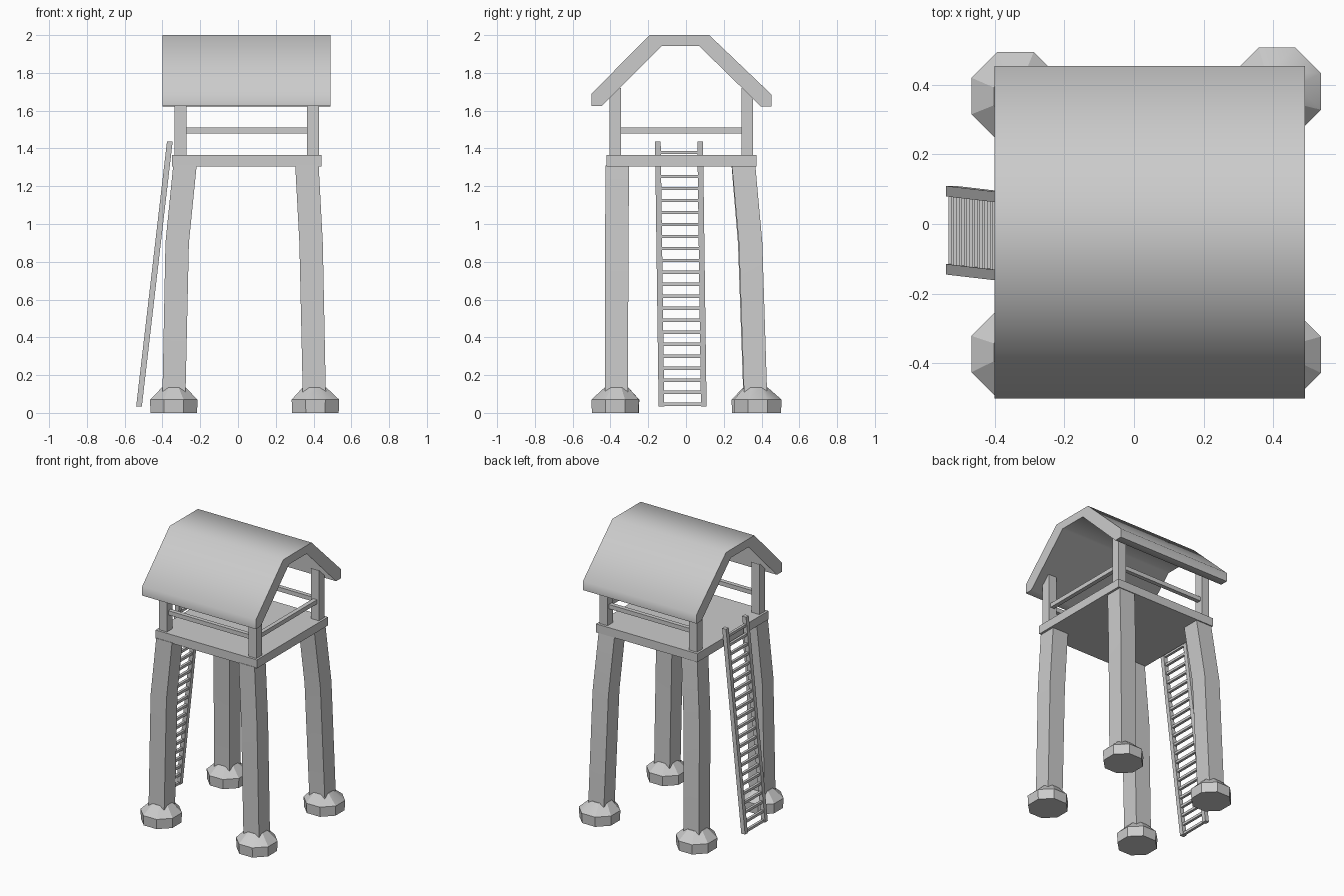
import bpy, math
from mathutils import Vector

if "Cube" in bpy.data.objects:
    bpy.data.objects.remove(bpy.data.objects["Cube"])


def mesh_object(name, verts, faces, smooth=None):
    me = bpy.data.meshes.new(name)
    me.from_pydata([tuple(v) for v in verts], [], faces)
    me.update()
    ob = bpy.data.objects.new(name, me)
    bpy.context.collection.objects.link(ob)
    if smooth:
        bpy.ops.object.select_all(action='DESELECT')
        ob.select_set(True)
        bpy.context.view_layer.objects.active = ob
        bpy.ops.object.shade_smooth_by_angle(angle=math.radians(smooth))
    return ob


def loft(name, rings, smooth=None):
    """Skin a stack of equal-length rings (counter-clockwise from above) and cap the ends."""
    n = len(rings[0])
    faces = [tuple(reversed(range(n)))]
    for r in range(len(rings) - 1):
        for i in range(n):
            j = (i + 1) % n
            faces.append((r * n + i, r * n + j, (r + 1) * n + j, (r + 1) * n + i))
    faces.append(tuple(range((len(rings) - 1) * n, len(rings) * n)))
    return mesh_object(name, [v for ring in rings for v in ring], faces, smooth)


def rect(cx, cy, z, hx, hy):
    return [(cx - hx, cy - hy, z), (cx + hx, cy - hy, z),
            (cx + hx, cy + hy, z), (cx - hx, cy + hy, z)]


def octagon(cx, cy, z, apothem):
    r = apothem / math.cos(math.pi / 8)
    return [(cx + r * math.cos(math.pi / 8 + k * math.pi / 4),
             cy + r * math.sin(math.pi / 8 + k * math.pi / 4), z) for k in range(8)]


def box(name, x0, x1, y0, y1, z0, z1):
    cx, cy, hx, hy = (x0 + x1) / 2, (y0 + y1) / 2, (x1 - x0) / 2, (y1 - y0) / 2
    return loft(name, [rect(cx, cy, z0, hx, hy), rect(cx, cy, z1, hx, hy)])


# Splayed legs with octagonal footings: foot centre, then leg centres low, middle, top
legs = {
    "front_left": ((-0.34, -0.373), (-0.34, -0.368), (-0.322, -0.367), (-0.281, -0.363)),
    "front_right": ((0.41, -0.375), (0.405, -0.368), (0.387, -0.367), (0.365, -0.363)),
    "back_left": ((-0.34, 0.367), (-0.34, 0.366), (-0.322, 0.337), (-0.281, 0.303)),
    "back_right": ((0.41, 0.38), (0.405, 0.37), (0.387, 0.342), (0.365, 0.305)),
}
for name, (foot, low, mid, top) in legs.items():
    loft(name + "_leg", [rect(*low, 0.05, 0.061, 0.061), rect(*mid, 0.9, 0.062, 0.062),
                         rect(*top, 1.31, 0.062, 0.062)], 30)
    loft(name + "_footing", [octagon(*foot, 0.0, 0.123), octagon(*foot, 0.07, 0.126),
                             octagon(*low, 0.135, 0.062)], 30)

# Platform deck
box("platform", -0.35, 0.443, -0.422, 0.373, 1.305, 1.365)

# Corner posts carrying the roof
for sx, x0 in (("left", -0.335), ("right", 0.366)):
    for sy, y0 in (("front", -0.405), ("back", 0.293)):
        box(f"{sy}_{sx}_post", x0, x0 + 0.062, y0, y0 + 0.062, 1.36, 1.72)

# Handrails on three sides, the ladder side stays open
box("front_rail", -0.28, 0.37, -0.39, -0.36, 1.48, 1.51)
box("back_rail", -0.28, 0.37, 0.31, 0.34, 1.48, 1.51)
box("right_rail", 0.383, 0.413, -0.35, 0.3, 1.48, 1.51)

# Roof: folded profile in y-z extruded along x, split in quad strips
outer = [(-0.5, 1.69), (-0.193, 2.0), (0.123, 2.0), (0.453, 1.685)]
inner = [(-0.5, 1.625), (-0.445, 1.625), (-0.13, 1.942), (0.07, 1.942), (0.397, 1.622), (0.453, 1.622)]
profile = inner + outer[::-1]
n = len(profile)
rv = [(x, y, z) for x in (-0.4, 0.49) for y, z in profile]
rf = [(i, i + n, (i + 1) % n + n, (i + 1) % n) for i in range(n)]
end = [(0, 1, 9), (1, 2, 8, 9), (2, 3, 7, 8), (3, 4, 6, 7), (4, 5, 6)]
rf += end + [tuple(i + n for i in reversed(f)) for f in end]
roof = mesh_object("roof", rv, [tuple(reversed(f)) for f in rf], 50)

# Leaning ladder: two stiles
bottom, peak = Vector((-0.524, -0.018, 0.035)), Vector((-0.361, -0.037, 1.437))
for side, off in (("front", -0.112), ("back", 0.112)):
    loft(f"ladder_{side}_stile",
         [rect(p.x, p.y + off, p.z, 0.015, 0.015) for p in (bottom, peak)])

# Ladder rungs
for k in range(22):
    z = 0.045 + k * 0.0635
    c = bottom.lerp(peak, (z - bottom.z) / (peak.z - bottom.z))
    box(f"ladder_rung_{k + 1}", c.x - 0.009, c.x + 0.009, c.y - 0.105, c.y + 0.105,
        z - 0.009, z + 0.009)

# Make sure every surface faces outward
import bmesh
for ob in bpy.context.collection.objects:
    bm = bmesh.new()
    bm.from_mesh(ob.data)
    bmesh.ops.recalc_face_normals(bm, faces=bm.faces)
    bm.to_mesh(ob.data)
    bm.free()
